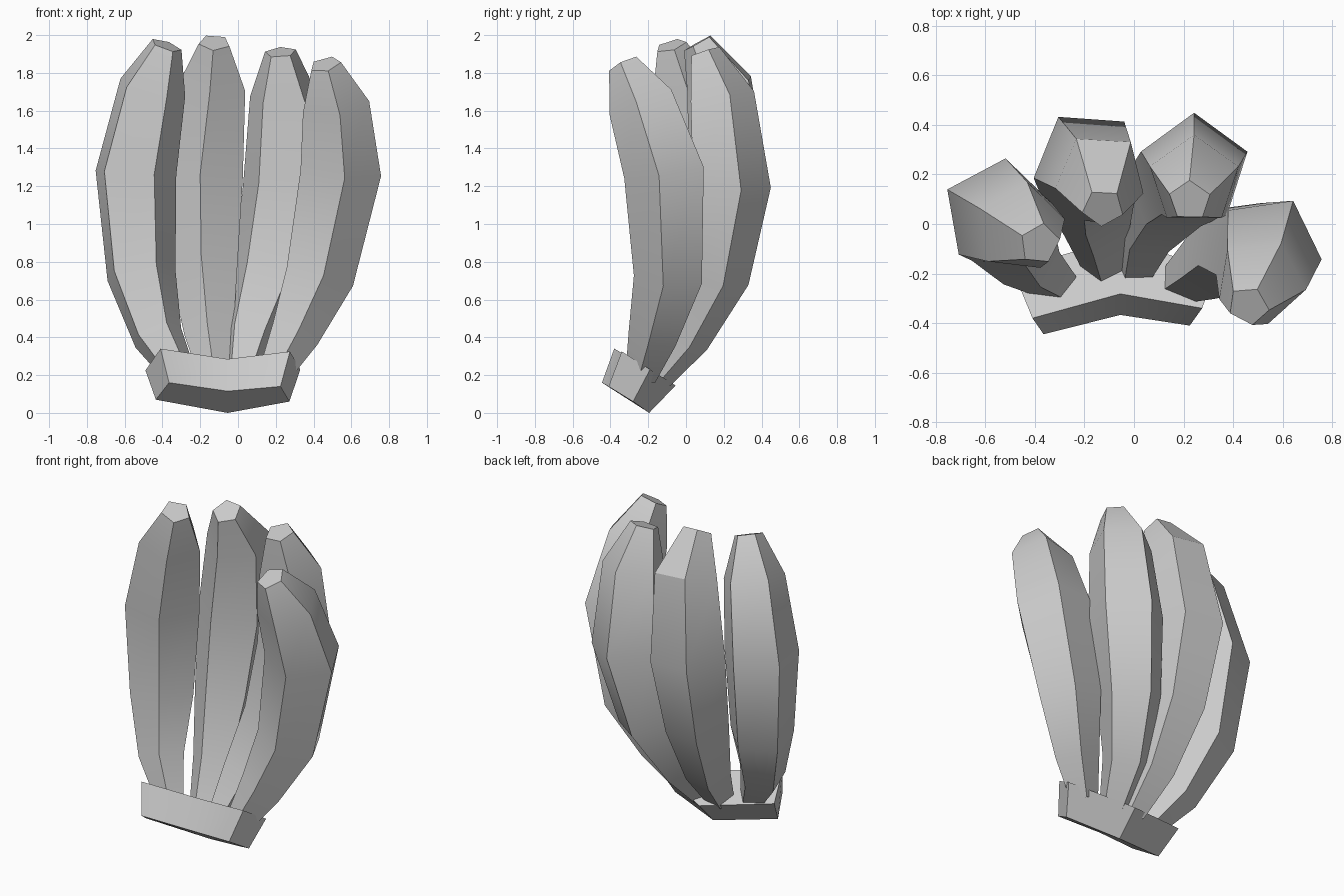
import bpy, math
from mathutils import Vector

if "Cube" in bpy.data.objects:
    bpy.data.objects.remove(bpy.data.objects["Cube"])

RADII = [0.088, 0.138, 0.193, 0.227, 0.188, 0.086]   # shared thickness, stem to tip
SIDES = 5


def loft(name, rings):
    """Skin a stack of equal rings, cap both ends, keep only sharp edges hard."""
    n = len(rings[0])
    faces = [tuple(reversed(range(n)))]
    for k in range(len(rings) - 1):
        for i in range(n):
            j = (i + 1) % n
            faces.append((k * n + i, k * n + j, (k + 1) * n + j, (k + 1) * n + i))
    faces.append(tuple(range((len(rings) - 1) * n, len(rings) * n)))
    mesh = bpy.data.meshes.new(name)
    mesh.from_pydata([v for r in rings for v in r], [], faces)
    obj = bpy.data.objects.new(name, mesh)
    bpy.context.collection.objects.link(obj)
    bpy.ops.object.select_all(action='DESELECT')
    obj.select_set(True)
    bpy.context.view_layer.objects.active = obj
    bpy.ops.object.shade_smooth_by_angle(angle=math.radians(30))


def banana(name, angle, path):
    """Five-sided tapered tube whose rings stand square to the path."""
    pts = [Vector(p) for p in path]
    rings = []
    for k, (p, r) in enumerate(zip(pts, RADII)):
        tangent = pts[min(k + 1, len(pts) - 1)] - pts[max(k - 1, 0)]
        tilt = Vector((0, 0, 1)).rotation_difference(tangent)
        ring = []
        for i in range(SIDES):
            a = math.radians(angle) + i * math.tau / SIDES
            ring.append(p + tilt @ Vector((r * math.cos(a), r * math.sin(a), 0)))
        rings.append(ring)
    loft(name, rings)


# Four bananas fanned around the crown, left to right
banana("banana_left", 10, [(-.31, -.235, .21), (-.43, -.145, .41), (-.52, -.01, .74),
                           (-.55, .04, 1.27), (-.46, -.015, 1.715), (-.38, -.08, 1.945)])
banana("banana_mid_left", 50, [(-.12, -.17, .18), (-.15, -.01, .41), (-.18, .14, .78),
                               (-.185, .24, 1.25), (-.135, .19, 1.735), (-.125, .065, 1.96)])
banana("banana_mid_right", 90, [(.01, -.17, .18), (.055, -.01, .40), (.155, .145, .73),
                                (.243, .222, 1.20), (.243, .175, 1.67), (.225, .095, 1.91)])
banana("banana_right", -10, [(.185, -.235, .20), (.295, -.17, .41), (.425, -.085, .72),
                             (.535, -.105, 1.28), (.51, -.23, 1.64), (.462, -.33, 1.845)])

# Tilted chevron crown holding the stems
lower = [(-.365, -.445, .16), (-.055, -.367, .115), (.225, -.41, .14),
         (.272, -.28, .06), (-.055, -.195, 0), (-.435, -.30, .07)]
upper = [(-.41, -.38, .34), (-.055, -.282, .285), (.275, -.34, .325),
         (.33, -.19, .23), (-.055, -.055, .145), (-.49, -.185, .225)]
loft("crown", [lower, upper])
